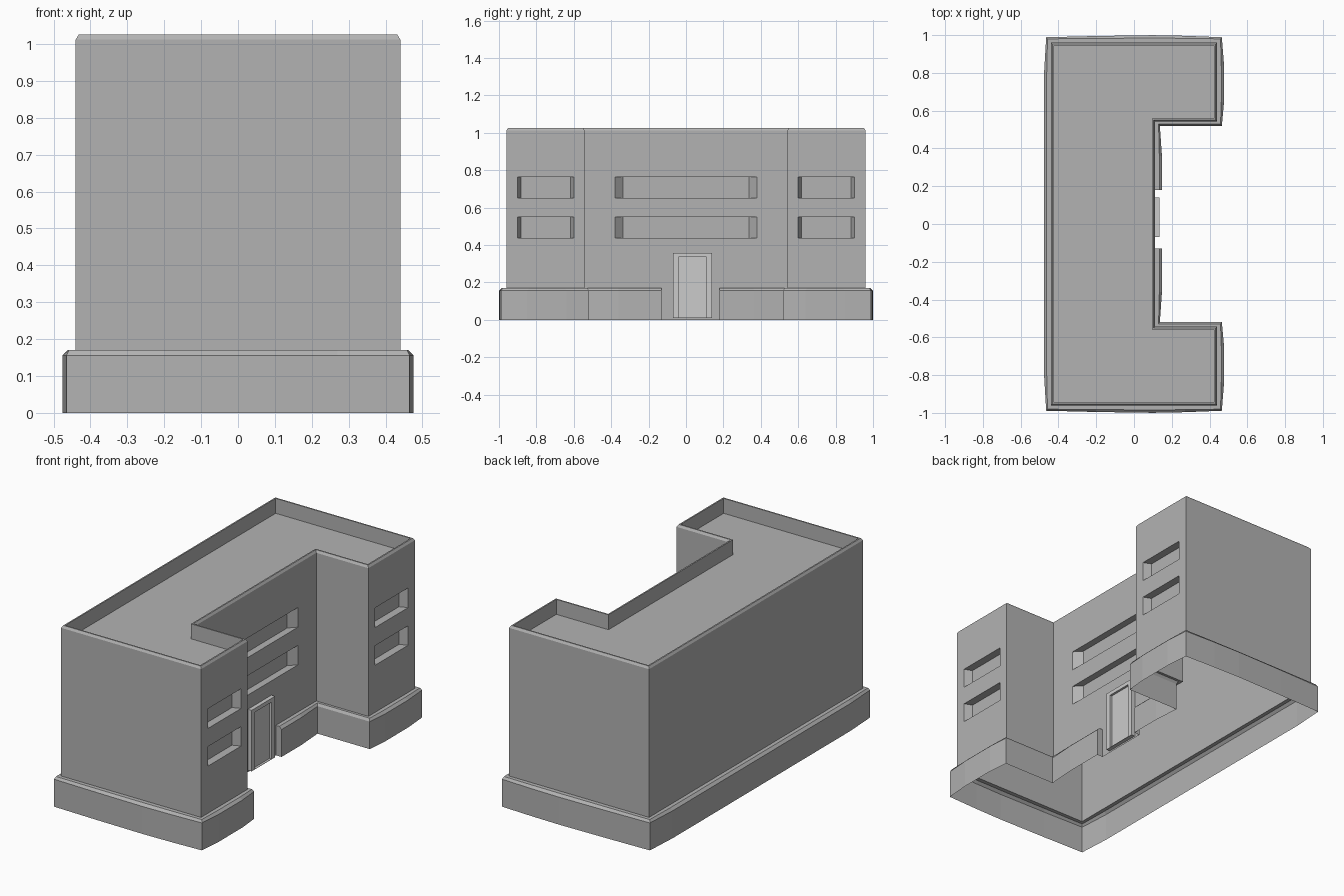
import bpy, bmesh

if "Cube" in bpy.data.objects:
    bpy.data.objects.remove(bpy.data.objects["Cube"])

WINDOW_ROWS = [(0.438, 0.549), (0.652, 0.764)]
WALL_BOTTOM, WALL_TOP = 0.17, 1.012
GAP = (-0.13, 0.18)          # doorway opening in the plinth


def make_object(name, faces, grey=None):
    bm = bmesh.new()
    for f in faces:
        bm.faces.new([bm.verts.new(p) for p in f])
    bmesh.ops.remove_doubles(bm, verts=bm.verts, dist=0.0005)
    mesh = bpy.data.meshes.new(name)
    bm.to_mesh(mesh)
    bm.free()
    if grey:
        mesh.materials.append(grey)
    ob = bpy.data.objects.new(name, mesh)
    bpy.context.collection.objects.link(ob)
    return ob


def u_plan(d):
    """U-shaped footprint grown outwards by d, counter-clockwise."""
    xn, xf, yn, ye = 0.112 + d, 0.44 + d, 0.543 - d, 0.96 + d
    half = [(xn, yn), (xf, yn), (xf, ye), (-xf, ye)]
    return half + [(x, -y) for x, y in reversed(half)]


def plinth_path(d, b):
    """Open path around the footprint; corners pulled in by b so walls bow."""
    xn, xf, yn, ye = 0.112 + d, 0.44 + d, 0.543 - 0.67 * d, 0.96 + 1.1 * d

    def half(gap):
        return [(xn, gap), (xn, 0.36), (xn - b, yn), (xf - b, yn),
                (xf, yn + 0.12), (xf, ye - 0.15), (xf - b, ye - b),
                (0.27, ye - 0.3 * b), (0.1, ye), (-0.2, ye - 0.4 * b),
                (b - xf, ye - b), (-xf, 0.8)]
    return half(GAP[1]) + [(x, -y) for x, y in reversed(half(-GAP[0]))]


def loft(rings, closed):
    faces = []
    for (pa, za), (pb, zb) in zip(rings, rings[1:]):
        n = len(pa)
        for i in range(n if closed else n - 1):
            j = (i + 1) % n
            faces.append([(*pa[i], za), (*pa[j], za), (*pb[j], zb), (*pb[i], zb)])
    return faces


def rect_x(x, y0, y1, z0, z1):
    """Rectangle facing +x."""
    return [(x, y0, z0), (x, y1, z0), (x, y1, z1), (x, y0, z1)]


def funnel(front, back):
    return [[front[i], front[(i + 1) % 4], back[(i + 1) % 4], back[i]] for i in range(4)]


def window_wall(x, y0, y1, w0, w1, taper, depth=0.045):
    """Wall facing +x with two recessed windows that narrow inwards."""
    faces = [rect_x(x, y0, w0, WALL_BOTTOM, WALL_TOP),
             rect_x(x, w1, y1, WALL_BOTTOM, WALL_TOP)]
    z = WALL_BOTTOM
    for z0, z1 in WINDOW_ROWS:
        faces.append(rect_x(x, w0, w1, z, z0))
        pane = rect_x(x - depth, w0 + taper, w1 - taper, z0, z1)
        faces += funnel(rect_x(x, w0, w1, z0, z1), pane) + [pane]
        z = z1
    faces.append(rect_x(x, w0, w1, z, WALL_TOP))
    return faces


# Darker grey for the building, default grey for the door
dark = bpy.data.materials.new("dark_grey")
dark.diffuse_color = (0.45, 0.45, 0.45, 1)
dark.use_nodes = True
dark.node_tree.nodes["Principled BSDF"].inputs["Base Color"].default_value = dark.diffuse_color

# Main walls
plan = u_plan(0)
walls = []
for i, (x0, y0) in enumerate(plan):
    x1, y1 = plan[(i + 1) % 8]
    if x0 == x1 and y1 > y0:
        if x0 < 0.2:
            walls += window_wall(x0, y0, y1, -0.38, 0.38, 0.042, 0.04)
        elif y0 > 0:
            walls += window_wall(x0, y0, y1, 0.6, 0.9, 0.018)
        else:
            walls += window_wall(x0, y0, y1, -0.9, -0.6, 0.018)
    else:
        walls.append([(x0, y0, WALL_BOTTOM), (x1, y1, WALL_BOTTOM),
                      (x1, y1, WALL_TOP), (x0, y0, WALL_TOP)])
walls.append(rect_x(0.112, *GAP, 0, WALL_BOTTOM))   # wall behind the door
make_object("building_walls", walls, dark)

# Parapet rim and sunken roof
roof = loft([(plan, WALL_TOP), (u_plan(-0.008), 1.025),
             (u_plan(-0.016), 1.025), (u_plan(-0.016), 0.94)], True)
roof.append([(x, y, 0.94) for x, y in u_plan(-0.016)])
make_object("roof_and_parapet", roof, dark)

# Plinth with chamfered top, open underneath
rings = [(plinth_path(0.036, 0.011), 0), (plinth_path(0.036, 0.011), 0.156),
         (plinth_path(0.022, 0.004), 0.17), (plinth_path(0, 0), 0.17)]
plinth = loft(rings, False)
for end in (0, -1):
    cap = [(*path[end], z) for path, z in rings]
    cap.append((0.112, cap[0][1], 0))
    plinth.append(cap if end == -1 else cap[::-1])
make_object("plinth", plinth, dark)

# Door: raised frame around a recessed panel
outer = rect_x(0.135, -0.07, 0.14, 0.01, 0.357)
inner = rect_x(0.135, -0.04, 0.11, 0.012, 0.335)
panel = rect_x(0.122, -0.04, 0.11, 0.012, 0.335)
root = rect_x(0.112, -0.07, 0.14, 0.01, 0.357)
make_object("door", funnel(root, outer) + funnel(outer, inner)
            + funnel(inner, panel) + [panel])
